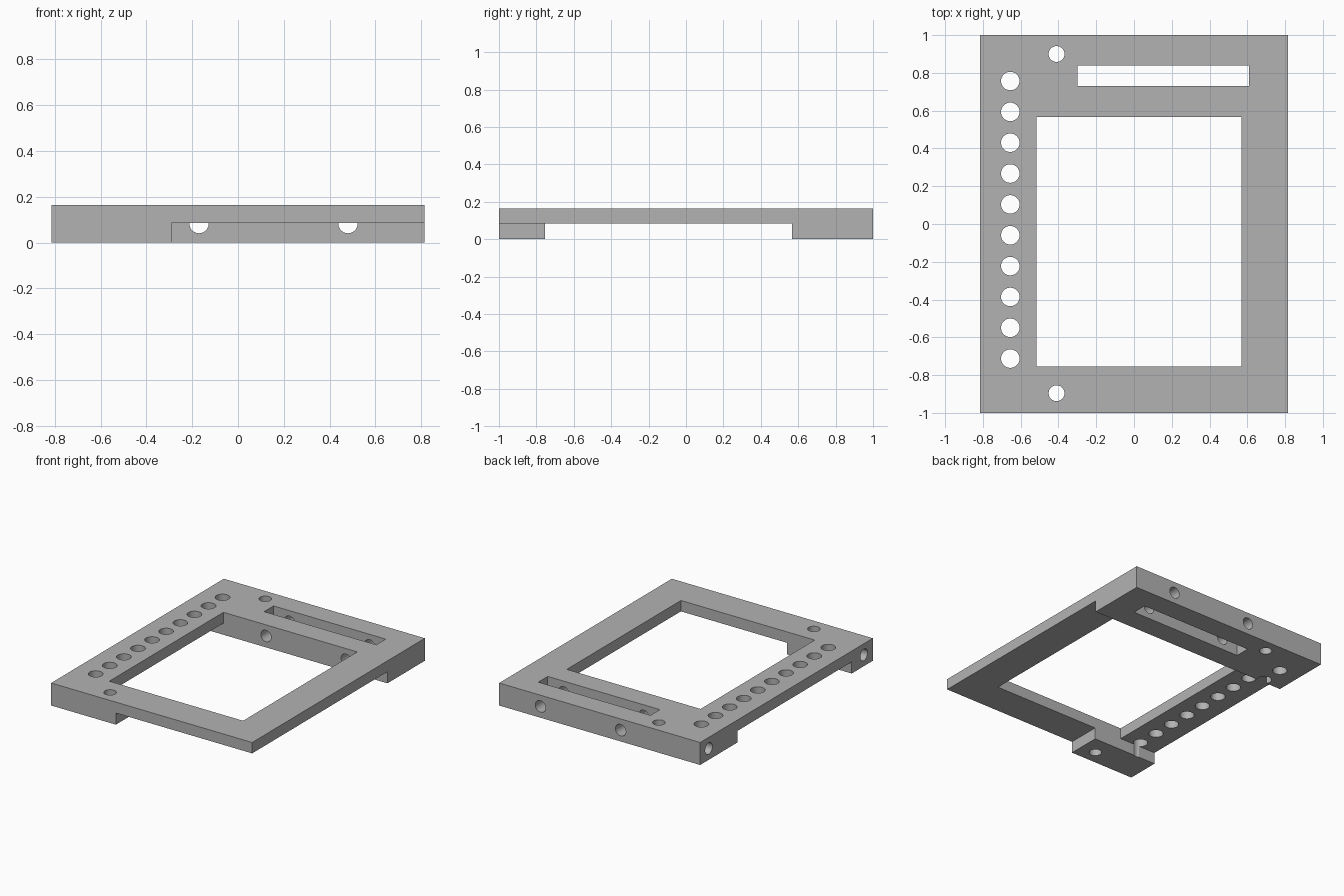
import bpy
from math import pi

cube = bpy.data.objects.get("Cube")
if cube:
    bpy.data.objects.remove(cube, do_unlink=True)

HALF_X, HALF_Y, TOP, STEP = 0.815, 1.0, 0.165, 0.085
WIN_FRONT, WIN_BACK = -0.755, 0.567

grey = bpy.data.materials.new("plain grey")
grey.use_nodes = True
grey.diffuse_color = (0.45, 0.45, 0.45, 1)
grey.node_tree.nodes["Principled BSDF"].inputs["Base Color"].default_value = (0.45, 0.45, 0.45, 1)


def box(name, x, y, z):
    """Box spanning the given (low, high) ranges."""
    bpy.ops.mesh.primitive_cube_add(size=1, location=[sum(r) / 2 for r in (x, y, z)])
    ob = bpy.context.object
    ob.name = name
    ob.scale = [r[1] - r[0] for r in (x, y, z)]
    bpy.ops.object.transform_apply(location=True, rotation=True, scale=True)
    ob.data.materials.append(grey)
    return ob


def rod(name, radius, length, centre, rotation=(0, 0, 0)):
    """Round cutter, upright unless rotated."""
    bpy.ops.mesh.primitive_cylinder_add(vertices=48, radius=radius, depth=length,
                                        location=centre, rotation=rotation)
    ob = bpy.context.object
    ob.name = name
    bpy.ops.object.transform_apply(location=True, rotation=True, scale=True)
    ob.data.materials.append(grey)
    return ob


frame = box("frame", (-HALF_X, HALF_X), (-HALF_Y, HALF_Y), (0, TOP))

# Underside relief: leaves a full back bar and one front corner block
cutters = [
    box("middle_relief", (-1, 1), (WIN_FRONT, WIN_BACK), (-1, STEP)),
    box("front_relief", (-0.29, 1), (-2, WIN_FRONT + 0.1), (-1, STEP)),
    # Main window and back slot
    box("window", (-0.515, 0.57), (WIN_FRONT, WIN_BACK), (-1, 1)),
    box("slot", (-0.30, 0.61), (0.73, 0.84), (-1, 1)),
]

# Row of ten holes along the right rail
for i in range(10):
    cutters.append(rod("rail_hole", 0.049, 1, (-0.655, 0.757 - i * 0.1633, 0)))

# Upright corner holes, each met by a blind hole from the side
for y in (-0.896, 0.9):
    cutters.append(rod("corner_hole", 0.042, 1, (-0.41, y, 0)))
    cutters.append(rod("side_hole", 0.042, 0.6, (-0.71, y, 0.083), (0, pi / 2, 0)))

# Holes through the back bar
for x in (-0.17, 0.48):
    cutters.append(rod("back_hole", 0.042, 0.8, (x, 0.8, 0.083), (pi / 2, 0, 0)))

# Cut everything out, then discard the cutters
bpy.ops.object.select_all(action='DESELECT')
frame.select_set(True)
bpy.context.view_layer.objects.active = frame
for cutter in cutters:
    cutter.hide_render = True
    mod = frame.modifiers.new("cut", 'BOOLEAN')
    mod.operation = 'DIFFERENCE'
    mod.solver = 'EXACT'
    mod.object = cutter
    bpy.ops.object.modifier_apply(modifier=mod.name)
    bpy.data.objects.remove(cutter, do_unlink=True)

bpy.ops.object.shade_smooth_by_angle(angle=pi / 6)
